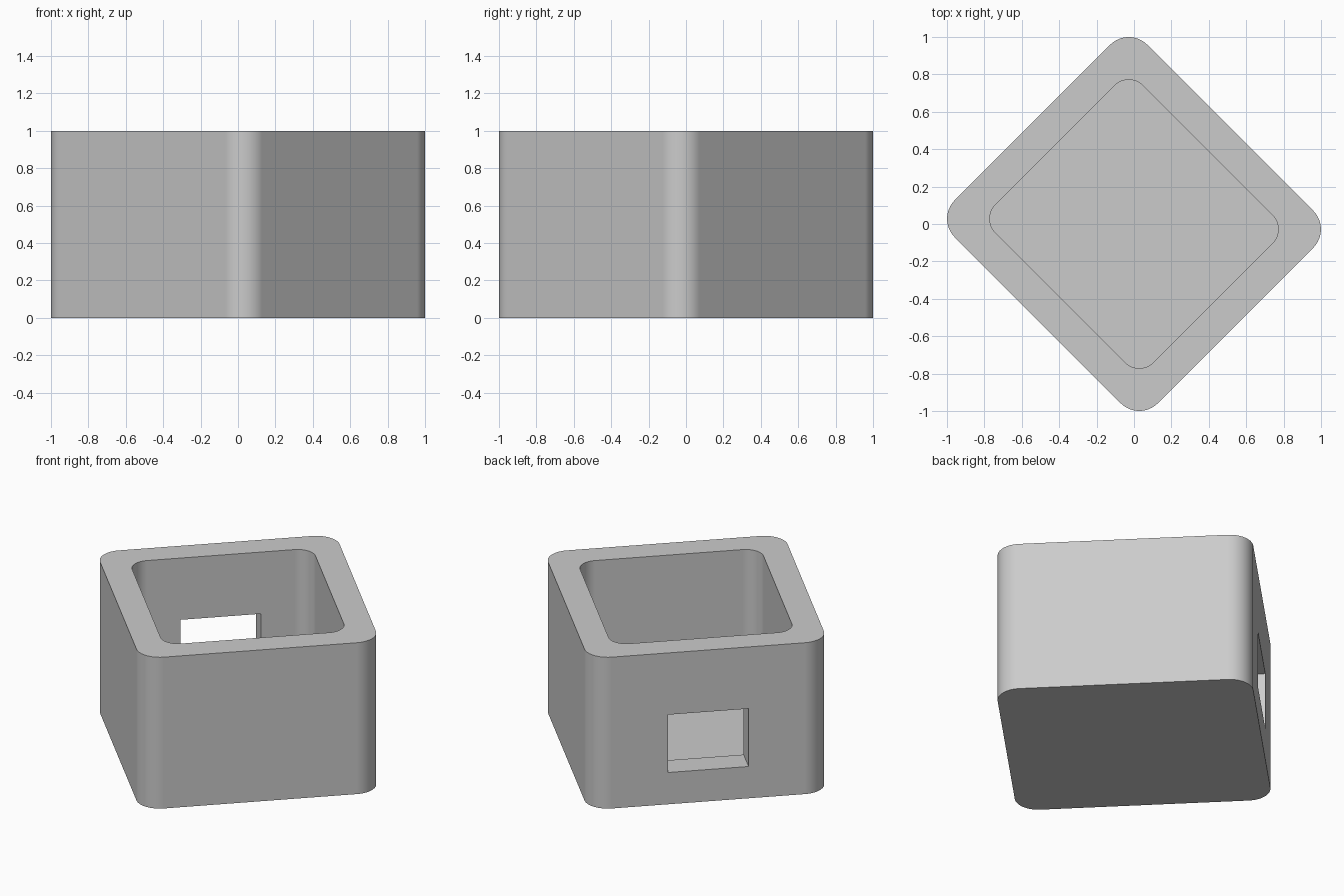
import bpy, bmesh, math
from mathutils import Matrix

cube = bpy.data.objects.get("Cube")
if cube:
    bpy.data.objects.remove(cube, do_unlink=True)

# Half sizes: across the window wall's normal, then along it
HALF_X, HALF_Y, RADIUS, HEIGHT = 0.768, 0.728, 0.141, 1.0
WALL, IN_RADIUS, FLOOR = 0.171, 0.108, 0.17
SILL, HEAD, WIDTH = 0.21, 0.592, 0.49
STEPS = 12
TURN = Matrix.Rotation(math.radians(135), 4, 'Z')

# Single flat colour
grey = bpy.data.materials.new("light_grey")
grey.use_nodes = True
colour = (0.6, 0.6, 0.6, 1)
grey.diffuse_color = colour
grey.node_tree.nodes["Principled BSDF"].inputs["Base Color"].default_value = colour


def rounded_ring(bm, inset, radius, z):
    """Vertices of a rectangle with rounded corners."""
    ring = []
    core_x, core_y = HALF_X - inset - radius, HALF_Y - inset - radius
    for corner, (sx, sy) in enumerate(((1, 1), (-1, 1), (-1, -1), (1, -1))):
        for i in range(STEPS + 1):
            a = (corner + i / STEPS) * math.pi / 2
            ring.append(bm.verts.new((sx * core_x + radius * math.cos(a),
                                      sy * core_y + radius * math.sin(a), z)))
    return ring


def make_object(name, bm):
    bmesh.ops.recalc_face_normals(bm, faces=bm.faces[:])
    bm.transform(TURN)
    mesh = bpy.data.meshes.new(name)
    bm.to_mesh(mesh)
    bm.free()
    mesh.materials.append(grey)
    obj = bpy.data.objects.new(name, mesh)
    bpy.context.collection.objects.link(obj)
    return obj


# Open box: outer wall, rim, inner wall and floor
bm = bmesh.new()
rings = [rounded_ring(bm, 0, RADIUS, 0),
         rounded_ring(bm, 0, RADIUS, HEIGHT),
         rounded_ring(bm, WALL, IN_RADIUS, HEIGHT),
         rounded_ring(bm, WALL, IN_RADIUS, FLOOR)]
for low, high in zip(rings, rings[1:]):
    for i in range(len(low)):
        j = (i + 1) % len(low)
        bm.faces.new((low[i], low[j], high[j], high[i]))
bm.faces.new(rings[0])
bm.faces.new(rings[-1])
box = make_object("open_box", bm)

# Rectangular opening through one wall
bm = bmesh.new()
bmesh.ops.create_cube(bm, size=1)
bm.transform(Matrix.Translation((HALF_X - WALL / 2, 0, (SILL + HEAD) / 2))
             @ Matrix.Diagonal((0.4, WIDTH, HEAD - SILL, 1)))
cutter = make_object("window_cutter", bm)
cutter.hide_render = True

cut = box.modifiers.new("window", 'BOOLEAN')
cut.operation = 'DIFFERENCE'
cut.solver = 'EXACT'
cut.object = cutter
bpy.ops.object.select_all(action='DESELECT')
box.select_set(True)
bpy.context.view_layer.objects.active = box
bpy.ops.object.modifier_apply(modifier=cut.name)
bpy.data.objects.remove(cutter, do_unlink=True)

# Smooth corners, crisp rims, flat walls
bpy.ops.object.shade_smooth_by_angle(angle=math.radians(30))
weighted = box.modifiers.new("flat_walls", 'WEIGHTED_NORMAL')
weighted.keep_sharp = True
